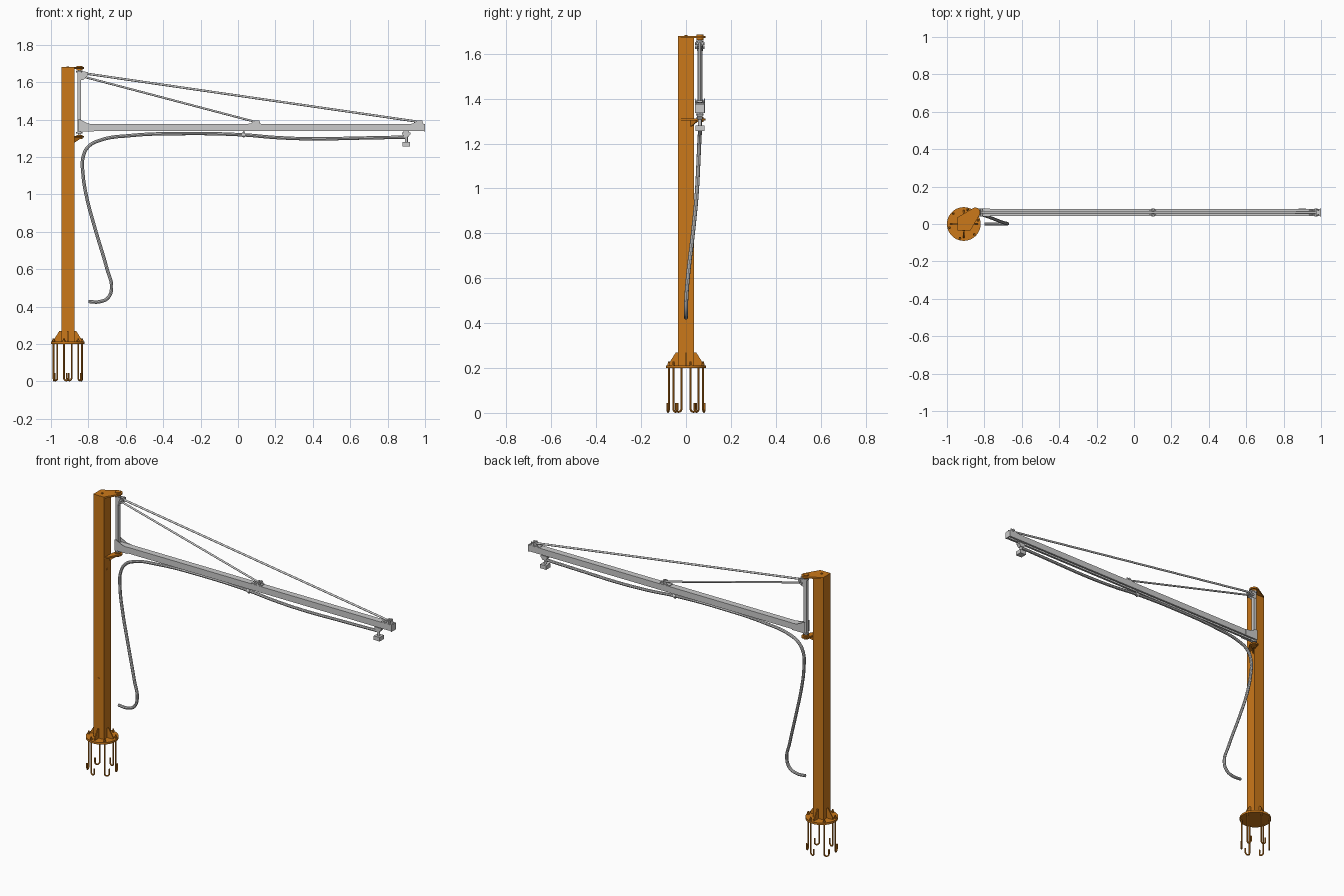
import bpy, bmesh, math
from mathutils import Vector

if "Cube" in bpy.data.objects:
    bpy.data.objects.remove(bpy.data.objects["Cube"])

CX, PX, PY = -0.91, -0.848, 0.062      # column axis x, jib pivot x and y
ORANGE = bpy.data.materials.new("orange_paint")
ORANGE.diffuse_color = (0.6, 0.19, 0.01, 1)
ORANGE.use_nodes = True
ORANGE.node_tree.nodes["Principled BSDF"].inputs["Base Color"].default_value = ORANGE.diffuse_color


def finish(ob, mat=None, smooth=False):
    if mat:
        ob.data.materials.append(mat)
    if smooth:
        bpy.ops.object.select_all(action='DESELECT')
        ob.select_set(True)
        bpy.context.view_layer.objects.active = ob
        bpy.ops.object.shade_smooth_by_angle(angle=math.radians(35))
    return ob


def prism(name, pts, vec, mat=None, smooth=False):
    """Extrude a planar outline of 3D points along vec."""
    bm = bmesh.new()
    face = bm.faces.new([bm.verts.new(p) for p in pts])
    geo = bmesh.ops.extrude_face_region(bm, geom=[face])['geom']
    bmesh.ops.translate(bm, vec=vec, verts=[v for v in geo if isinstance(v, bmesh.types.BMVert)])
    bmesh.ops.recalc_face_normals(bm, faces=bm.faces)
    me = bpy.data.meshes.new(name)
    bm.to_mesh(me)
    bm.free()
    ob = bpy.data.objects.new(name, me)
    bpy.context.collection.objects.link(ob)
    return finish(ob, mat, smooth)


def box(name, x0, x1, y0, y1, z0, z1, mat=None):
    return prism(name, [(x0, y0, z0), (x1, y0, z0), (x1, y1, z0), (x0, y1, z0)], (0, 0, z1 - z0), mat)


def rod(name, a, b, r, mat=None, n=16):
    a, b = Vector(a), Vector(b)
    q = (b - a).to_track_quat('Z', 'Y')
    ring = [a + q @ Vector((r * math.cos(t), r * math.sin(t), 0))
            for t in (2 * math.pi * i / n for i in range(n))]
    return prism(name, ring, b - a, mat, n > 8)


def tube(name, pts, r, mat=None, kind='POLY'):
    cu = bpy.data.curves.new(name, 'CURVE')
    cu.dimensions, cu.bevel_depth, cu.bevel_resolution = '3D', r, 2
    cu.use_fill_caps, cu.resolution_u = True, 8
    sp = cu.splines.new(kind)
    if kind == 'BEZIER':
        sp.bezier_points.add(len(pts) - 1)
        for bp, p in zip(sp.bezier_points, pts):
            bp.co, bp.handle_left_type, bp.handle_right_type = p, 'AUTO', 'AUTO'
    else:
        sp.points.add(len(pts) - 1)
        for sp_p, p in zip(sp.points, pts):
            sp_p.co = (*p, 1)
    ob = bpy.data.objects.new(name, cu)
    bpy.context.collection.objects.link(ob)
    bpy.ops.object.select_all(action='DESELECT')
    ob.select_set(True)
    bpy.context.view_layer.objects.active = ob
    bpy.ops.object.convert(target='MESH')
    return finish(bpy.context.object, mat, True)


def tab(z, back):
    """Outline of a pivot plate: straight back edge, rounded nose at the pivot."""
    nose = [(PX + 0.026 * math.cos(t), PY + 0.026 * math.sin(t), z)
            for t in (math.radians(-35 + 15 * i) for i in range(12))]
    start = [(back, 0.035, z), (back, -0.035, z)]
    if back < -0.9:
        start.append((-0.875, -0.035, z))
    return start + nose


# Column, base plate and stiffeners
box("column", CX - 0.035, CX + 0.035, -0.035, 0.035, 0.21, 1.675, ORANGE)
rod("base_plate", (CX, 0, 0.2), (CX, 0, 0.212), 0.09, ORANGE, 48)
for i in range(4):
    a = i * math.pi / 2
    d, s = Vector((math.cos(a), math.sin(a), 0)), Vector((-math.sin(a), math.cos(a), 0)) * 0.003
    c = Vector((CX, 0, 0)) - s
    prism("base_gusset", [c + d * r + Vector((0, 0, z)) for r, z in
          ((0.034, 0.21), (0.075, 0.21), (0.075, 0.222), (0.045, 0.27), (0.034, 0.27))], s * 2, ORANGE)

# Hooked anchor bolts with nuts
for i in range(6):
    a = math.radians(15 + 60 * i)
    d, s = Vector((math.cos(a), math.sin(a), 0)), Vector((-math.sin(a), math.cos(a), 0))
    p = Vector((CX, 0, 0)) + d * 0.079
    up = Vector((0, 0, 1))
    hook = [p + s * (0.013 - 0.013 * math.cos(t)) + up * (0.0175 - 0.013 * math.sin(t))
            for t in (math.pi * k / 8 for k in range(9))]
    tube("anchor_bolt", [p + up * 0.23] + hook + [p + s * 0.026 + up * 0.045], 0.0045, ORANGE)
    rod("anchor_nut", p + up * 0.212, p + up * 0.221, 0.008, ORANGE, 6)

# Small ports on the column
rod("front_port", (CX, -0.034, 0.57), (CX, -0.0365, 0.57), 0.007, ORANGE)
rod("side_port", (-0.876, 0, 1.23), (-0.8735, 0, 1.23), 0.007, ORANGE)

# Pivot plates and bearings on the column
prism("top_plate", tab(1.67, CX - 0.035), (0, 0, 0.01), ORANGE)
prism("lower_plate", tab(1.303, -0.876), (0, 0, 0.009), ORANGE)
prism("lower_plate_rib", [(-0.876, 0.02, 1.304), (-0.845, 0.045, 1.304), (-0.845, 0.045, 1.296),
                          (-0.876, 0.02, 1.275)], (-0.003, 0.005, 0), ORANGE)
for z0, z1, r in ((1.662, 1.685, 0.016), (1.296, 1.318, 0.016)):
    rod("pivot_bearing", (PX, PY, z0), (PX, PY, z1), r, ORANGE, 24)
rod("plate_bolt", (CX, 0, 1.678), (CX, 0, 1.684), 0.007, ORANGE, 6)

# Turning post of the jib
rod("pivot_pin", (PX, PY, 1.315), (PX, PY, 1.668), 0.007)
box("pivot_post", PX - 0.009, PX + 0.009, PY - 0.011, PY + 0.011, 1.33, 1.655)
for z in (1.325, 1.652):
    rod("pivot_collar", (PX, PY, z), (PX, PY, z + 0.008), 0.017, None, 24)

# Boom: hollow rail with a slot underneath
half = [(0.007, 1.338), (0.019, 1.338), (0.019, 1.375)]
inner = [(0.016, 1.372), (0.016, 1.341), (0.007, 1.341)]
outline = half + [(-y, z) for y, z in half[::-1]] + [(-y, z) for y, z in inner[::-1]] + inner
prism("boom_rail", [(-0.845, PY + y, z) for y, z in outline], (1.84, 0, 0))
box("boom_end_cap", 0.994, 1.0, PY - 0.021, PY + 0.021, 1.336, 1.377)
box("boom_root_plate", -0.845, -0.838, PY - 0.021, PY + 0.021, 1.336, 1.377)

# Paired cheek plates at the root, head, middle and tip, with pins
cheeks = {
    "root_cheek": [(-0.855, 1.335), (-0.77, 1.335), (-0.77, 1.375), (-0.8, 1.378), (-0.845, 1.4), (-0.855, 1.4)],
    "head_cheek": [(-0.85, 1.612), (-0.828, 1.612), (-0.805, 1.635), (-0.805, 1.655), (-0.85, 1.657)],
    "middle_cheek": [(0.06, 1.374), (0.12, 1.374), (0.115, 1.394), (0.09, 1.394)],
    "tip_cheek": [(0.93, 1.374), (0.99, 1.374), (0.985, 1.396), (0.96, 1.396)],
}
for name, pts in cheeks.items():
    off = 0.019 if name == "root_cheek" else 0.01
    for sgn in (-1, 1):
        prism(name, [(x, PY + sgn * off, z) for x, z in pts], (0, sgn * 0.003, 0))
for x, z in ((-0.815, 1.646), (-0.826, 1.629), (0.102, 1.385), (0.972, 1.387)):
    rod("tie_pin", (x, PY - 0.02, z), (x, PY + 0.02, z), 0.005)
    for sgn in (-1, 1):
        rod("tie_pin_head", (x, PY + sgn * 0.013, z), (x, PY + sgn * 0.021, z), 0.008, None, 6)
for x in (0.09, 0.96):
    box("tie_foot", x - 0.033, x + 0.033, PY - 0.018, PY + 0.018, 1.374, 1.379)

# Tie rods
rod("long_tie", (-0.815, PY, 1.646), (0.972, PY, 1.387), 0.006)
rod("short_tie", (-0.826, PY, 1.629), (0.102, PY, 1.385), 0.0055)

# Trolley hanging from the tip of the rail
box("trolley_carriage", 0.875, 0.925, PY - 0.014, PY + 0.014, 1.342, 1.356)
box("trolley_neck", 0.885, 0.915, PY - 0.005, PY + 0.005, 1.322, 1.343)
prism("trolley_yoke", [(x, PY - 0.012, z) for x, z in
      ((0.878, 1.332), (0.922, 1.332), (0.922, 1.322), (0.91, 1.306), (0.89, 1.306), (0.878, 1.322))], (0, 0.024, 0))
rod("trolley_stem", (0.9, PY, 1.31), (0.9, PY, 1.275), 0.008)
box("trolley_block", 0.88, 0.92, PY - 0.02, PY + 0.02, 1.256, 1.28)

# Supply hose and its hanger
path = [(-0.80, 0, 0.427), (-0.74, 0, 0.426), (-0.695, 0, 0.447), (-0.676, 0.001, 0.5), (-0.70, 0.008, 0.6),
        (-0.765, 0.033, 0.82), (-0.808, 0.048, 0.98), (-0.829, 0.055, 1.11), (-0.828, 0.059, 1.2),
        (-0.80, PY, 1.255), (-0.735, PY, 1.29), (-0.58, PY, 1.314), (-0.28, PY, 1.325), (0.03, PY, 1.318),
        (0.2, PY, 1.304), (0.4, PY, 1.297), (0.65, PY, 1.301), (0.9, PY, 1.306)]
tube("supply_hose", path, 0.009, None, 'BEZIER')
rod("hose_clip", (0.022, PY, 1.318), (0.038, PY, 1.318), 0.0115)
box("hose_hanger", 0.026, 0.034, PY - 0.004, PY + 0.004, 1.303, 1.345)
